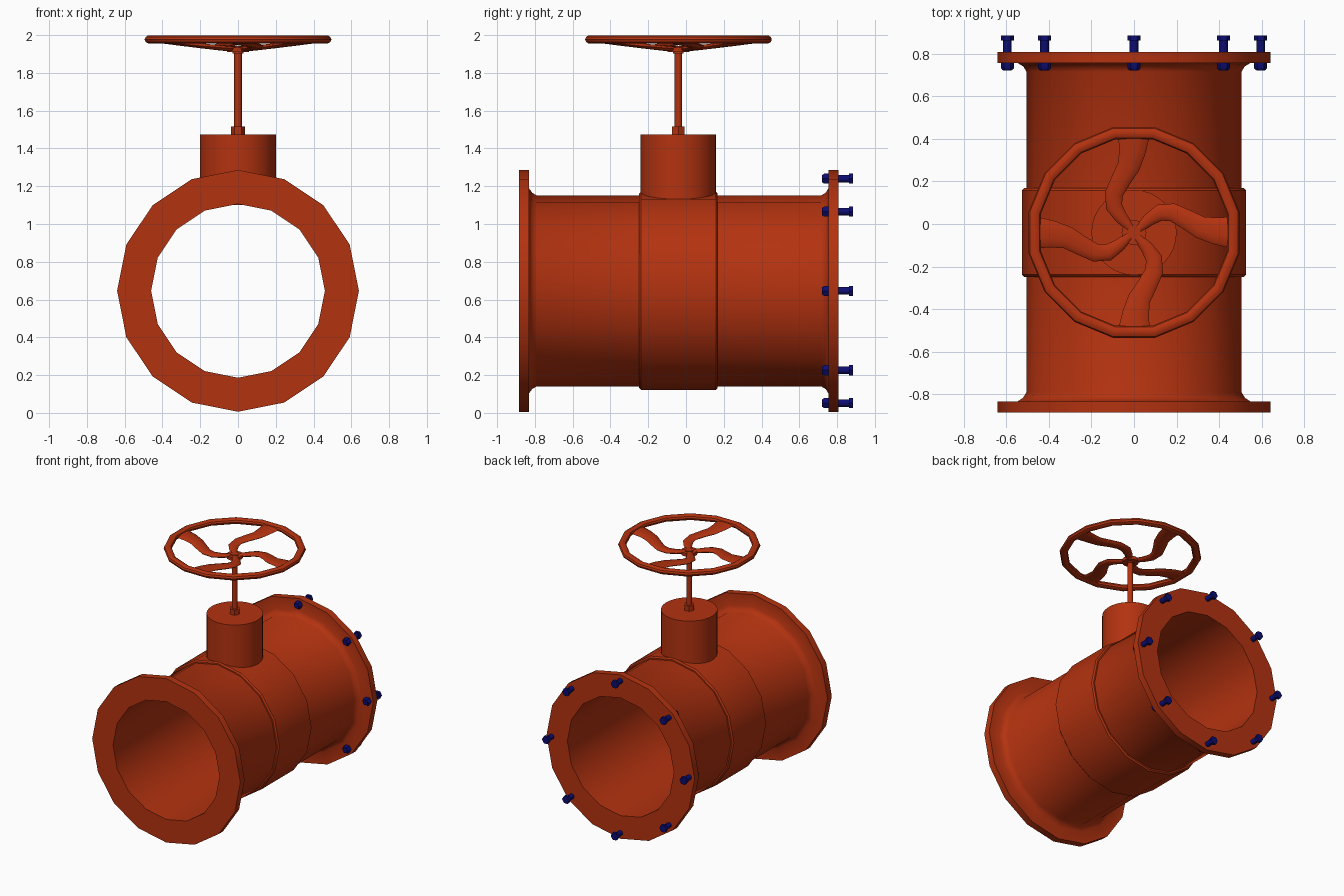
import bpy, bmesh
from math import sin, cos, pi, radians
from mathutils import Matrix, Vector

cube = bpy.data.objects.get("Cube")
if cube:
    bpy.data.objects.remove(cube, do_unlink=True)


def material(name, colour):
    m = bpy.data.materials.new(name)
    m.use_nodes = True
    m.diffuse_color = colour
    m.node_tree.nodes["Principled BSDF"].inputs["Base Color"].default_value = colour
    return m


RED = material("rust red paint", (0.45, 0.032, 0.005, 1))
BLUE = material("dark blue bolt", (0.004, 0.004, 0.17, 1))
PIPE_Z = 0.646
STEM_Y = -0.04
ALONG_Y = Matrix.Translation((0, 0, PIPE_Z)) @ Matrix.Rotation(-pi / 2, 4, "X")
UPRIGHT = Matrix.Translation((0, STEM_Y, 0))


def finish(name, bm, mat, matrix, angle=35):
    bmesh.ops.recalc_face_normals(bm, faces=bm.faces)
    bm.transform(matrix)
    mesh = bpy.data.meshes.new(name)
    bm.to_mesh(mesh)
    bm.free()
    mesh.materials.append(mat)
    ob = bpy.data.objects.new(name, mesh)
    bpy.context.collection.objects.link(ob)
    bpy.ops.object.select_all(action="DESELECT")
    ob.select_set(True)
    bpy.context.view_layer.objects.active = ob
    bpy.ops.object.shade_smooth_by_angle(angle=radians(angle))
    return ob


def loft(bm, rings, loop=False, caps=False):
    """Bridge rings of points with quads."""
    rows = [[bm.verts.new(p) for p in ring] for ring in rings]
    n = len(rows[0])
    for i in range(len(rows) if loop else len(rows) - 1):
        a, b = rows[i], rows[(i + 1) % len(rows)]
        for j in range(n):
            bm.faces.new((a[j], a[(j + 1) % n], b[(j + 1) % n], b[j]))
    if caps:
        bm.faces.new(rows[0])
        bm.faces.new(rows[-1])


def lathe(name, profile, sides, mat, matrix, closed=False, turn=0.0):
    """Revolve (radius, height) points about the local z axis."""
    bm = bmesh.new()
    rings = [[(r * cos(turn + 2 * pi * k / sides), r * sin(turn + 2 * pi * k / sides), h)
              for k in range(sides)] for r, h in profile]
    loft(bm, rings, loop=closed, caps=not closed)
    return finish(name, bm, mat, matrix)


# Flanged pipe with an open bore
lathe("pipe", [(0.46, -0.885), (0.64, -0.885), (0.64, -0.832), (0.545, -0.832),
               (0.52, -0.815), (0.505, -0.79), (0.505, 0.715), (0.52, 0.74),
               (0.545, 0.755), (0.64, 0.755), (0.64, 0.807), (0.46, 0.807)],
      16, RED, ALONG_Y, closed=True)

# Raised collar around the middle
lathe("collar", [(0.49, -0.248), (0.515, -0.248), (0.525, -0.238),
                 (0.525, 0.158), (0.515, 0.168), (0.49, 0.168)],
      16, RED, ALONG_Y, closed=True)

# Bonnet, gland nut and stem
lathe("bonnet", [(0.2, 1.1), (0.2, 1.475)], 32, RED, UPRIGHT)
lathe("gland_nut", [(0.038, 1.47), (0.038, 1.515)], 6, RED, UPRIGHT)
lathe("stem", [(0.02, 1.47), (0.02, 1.93)], 16, RED, UPRIGHT)

# Handwheel hub and rim
lathe("wheel_hub", [(0.028, 1.902), (0.028, 1.91), (0.058, 1.91), (0.058, 1.935),
                    (0.03, 1.935), (0.03, 1.942)], 20, RED, UPRIGHT)
rim = [(0.475 + 0.029 * cos(a), 1.977 + 0.023 * sin(a))
       for a in (2 * pi * k / 10 for k in range(10))]
lathe("wheel_rim", rim, 16, RED, UPRIGHT, closed=True, turn=pi / 16)

# Four S-shaped spokes: x, y, z, width
path = [(-0.015, 0.02, 1.926, 0.04), (-0.06, 0.07, 1.93, 0.06),
        (-0.093, 0.12, 1.935, 0.078), (-0.095, 0.18, 1.942, 0.085),
        (-0.06, 0.25, 1.951, 0.093), (-0.025, 0.31, 1.958, 0.105),
        (-0.008, 0.38, 1.967, 0.125), (0, 0.465, 1.974, 0.15)]
centres = [Vector(p[:3]) for p in path]
sections = []
for i, c in enumerate(centres):
    along = centres[min(i + 1, len(path) - 1)] - centres[max(i - 1, 0)]
    side = along.cross(Vector((0, 0, 1))).normalized()
    sections.append([c + side * (path[i][3] / 2 * cos(a)) + Vector((0, 0, 0.014 * sin(a)))
                     for a in (2 * pi * k / 10 for k in range(10))])
for k in range(4):
    bm = bmesh.new()
    loft(bm, sections, caps=True)
    finish(f"wheel_spoke_{k + 1}", bm, RED, UPRIGHT @ Matrix.Rotation(k * pi / 2, 4, "Z"), 50)

# Eight bolts with nuts on the back flange
for k in range(8):
    a = k * pi / 4
    place = Matrix.Translation((0.594 * cos(a), 0, 0.594 * sin(a))) @ ALONG_Y
    lathe(f"bolt_shaft_{k + 1}", [(0.02, 0.72), (0.02, 0.87)], 12, BLUE, place)
    lathe(f"bolt_head_{k + 1}", [(0.031, 0.862), (0.031, 0.885)], 6, BLUE, place)
    lathe(f"bolt_nut_{k + 1}", [(0.024, 0.723), (0.031, 0.732), (0.031, 0.757)], 6, BLUE, place)
